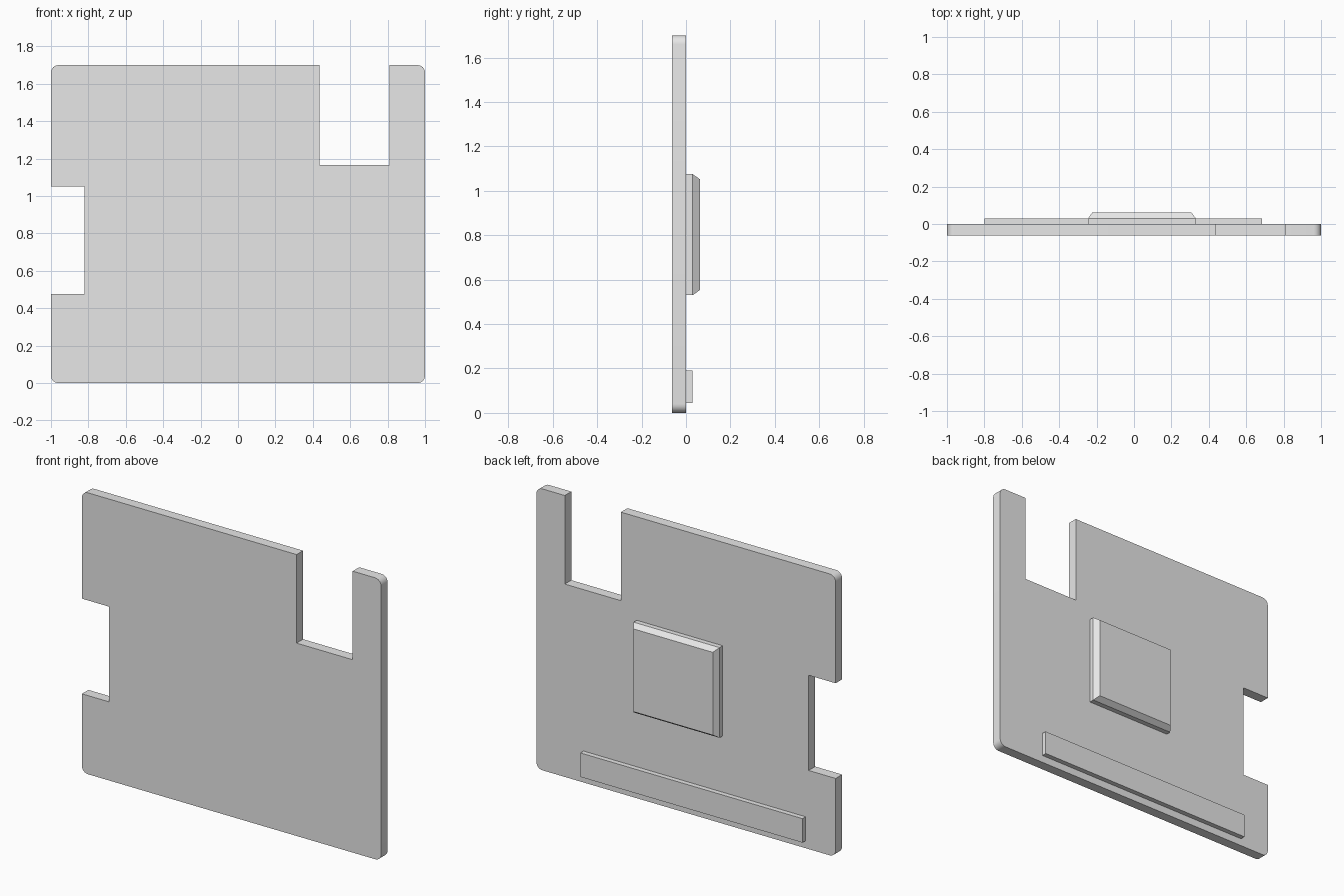
import bpy, bmesh, math

cube = bpy.data.objects.get("Cube")
if cube:
    bpy.data.objects.remove(cube, do_unlink=True)

grey = bpy.data.materials.new("light grey")
grey.use_nodes = True
colour = (0.8, 0.8, 0.8, 1)
grey.diffuse_color = colour
grey.node_tree.nodes["Principled BSDF"].inputs["Base Color"].default_value = colour


def extrude_profile(name, profile, y0, y1, edit=None):
    """Extrude an x-z outline from y0 to y1, then apply an optional edit."""
    bm = bmesh.new()
    face = bm.faces.new([bm.verts.new((x, y0, z)) for x, z in profile])
    result = bmesh.ops.extrude_face_region(bm, geom=[face], use_keep_orig=True)
    for v in result["geom"]:
        if isinstance(v, bmesh.types.BMVert):
            v.co.y = y1
    bmesh.ops.recalc_face_normals(bm, faces=bm.faces[:])
    if edit:
        edit(bm)
    mesh = bpy.data.meshes.new(name)
    bm.to_mesh(mesh)
    bm.free()
    mesh.materials.append(grey)
    obj = bpy.data.objects.new(name, mesh)
    bpy.context.collection.objects.link(obj)
    return obj


def rectangle(x0, x1, z0, z1):
    return [(x0, z0), (x1, z0), (x1, z1), (x0, z1)]


HEIGHT = 1.7


def round_outer_corners(bm):
    def is_corner(e):
        a, b = (v.co for v in e.verts)
        return (abs(a.y - b.y) > 0.01 and abs(a.x) > 0.99
                and (a.z < 0.01 or a.z > HEIGHT - 0.01))
    bmesh.ops.bevel(bm, geom=[e for e in bm.edges if is_corner(e)],
                    offset=0.04, offset_type='OFFSET', segments=6,
                    profile=0.5, affect='EDGES')


def taper_back(bm):
    # Chamfered rim: inset the back face, then lift it
    back = max(bm.faces, key=lambda f: f.calc_center_median().y)
    bmesh.ops.inset_region(bm, faces=[back], thickness=0.032, depth=0)
    for v in back.verts:
        v.co.y = 0.062


# Board with a slot in the top edge and a notch in the right edge
outline = [(-1, 0), (1, 0), (1, HEIGHT), (0.81, HEIGHT), (0.81, 1.165),
           (0.435, 1.165), (0.435, HEIGHT), (-1, HEIGHT), (-1, 1.05),
           (-0.82, 1.05), (-0.82, 0.475), (-1, 0.475)]
board = extrude_profile("board", outline, -0.062, 0, round_outer_corners)

# Raised parts on the back
extrude_profile("raised_pad", rectangle(-0.245, 0.33, 0.53, 1.075), 0, 0.03, taper_back)
extrude_profile("lower_bar", rectangle(-0.8, 0.685, 0.045, 0.19), 0, 0.03)

# Smooth the rounded corners only
bpy.ops.object.select_all(action='DESELECT')
board.select_set(True)
bpy.context.view_layer.objects.active = board
bpy.ops.object.shade_smooth_by_angle(angle=math.radians(30))
